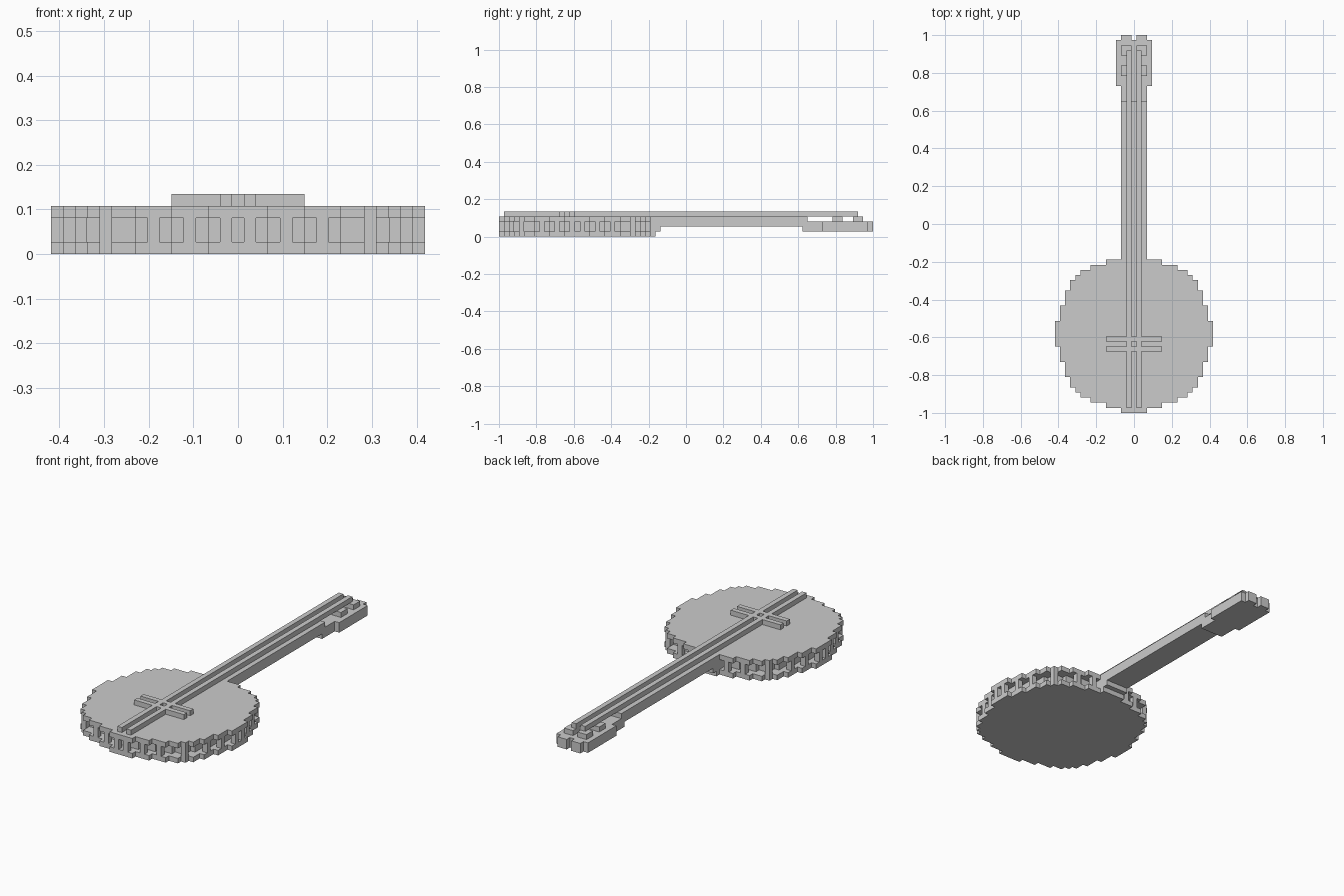
import bpy, bmesh

if "Cube" in bpy.data.objects:
    bpy.data.objects.remove(bpy.data.objects["Cube"])

U = 2 / 74          # one block unit
CY = 15.5           # body centre, in units from the lower end


def finish(name, bm):
    bmesh.ops.recalc_face_normals(bm, faces=bm.faces)
    me = bpy.data.meshes.new(name)
    bm.to_mesh(me)
    bm.free()
    ob = bpy.data.objects.new(name, me)
    bpy.context.collection.objects.link(ob)
    return ob


def prism(name, outline, z0, z1):
    """Extrude an outline (in units; y counted from the lower end)."""
    bm = bmesh.new()
    f = bm.faces.new([bm.verts.new((x * U, y * U - 1, z0 * U)) for x, y in outline])
    ext = bmesh.ops.extrude_face_region(bm, geom=[f])
    top = [g for g in ext["geom"] if isinstance(g, bmesh.types.BMVert)]
    bmesh.ops.translate(bm, verts=top, vec=(0, 0, (z1 - z0) * U))
    return finish(name, bm)


def box(name, x0, x1, y0, y1, z0, z1):
    return prism(name, [(x0, y0), (x1, y0), (x1, y1), (x0, y1)], z0, z1)


def disc(name, half, z0, z1):
    """Stepped disc; half[d] is the half width of the row d units off centre."""
    n = len(half) - 1
    right = []
    for d in range(-n, n + 1):
        w = half[abs(d)] + 0.5
        if right and right[-1][0] == w:
            right.pop()
        else:
            right.append((w, CY + d - 0.5))
        right.append((w, CY + d + 0.5))
    return prism(name, right + [(-x, y) for x, y in reversed(right)], z0, z1)


# Body: back plate, recessed drum wall, front skin
rows = [15] * 3 + [14] * 3 + [13] * 3 + [12] * 2 + [11, 10, 8, 5, 2]
inner = [min(rows[d] - 2, rows[d + 1] - 1, rows[d + 2]) for d in range(14)]
disc("back_plate", rows, 0, 1)
disc("drum_wall", inner, 1, 3)
disc("drum_skin", rows, 3, 4)

# Rim posts around the drum, mirrored into all eight directions
spots = set()
for a, b in [(1, 15), (4, 14), (7, 13), (11, 11)]:
    for sx in (-1, 1):
        for sy in (-1, 1):
            spots |= {(a * sx, b * sy), (b * sx, a * sy)}
for x, d in sorted(spots):
    box("rim_post", x - 0.5, x + 0.5, CY + d - 0.5, CY + d + 0.5, 1, 3)

# Neck and heel
box("neck", -2.5, 2.5, 31, 60, 2, 4)
box("neck_top_end", -2.5, 2.5, 60, 61, 3, 4)
box("neck_heel", -2.5, 2.5, 29, 32, 1, 3)

# Headstock with notched tip
half_head = [(2.5, 60), (2.5, 64), (3.5, 64), (3.5, 73), (2.5, 73), (2.5, 74),
             (0.5, 74), (0.5, 73)]
prism("headstock", half_head + [(-x, y) for x, y in reversed(half_head)], 1, 3)

# Strings and tuning pegs, mirrored left and right
for s in (-1, 1):
    box("string", s * 0.5, s * 1.5, 1, 71, 4, 5)
    for y in (66, 70):
        box("tuning_peg", s * 0.5, s * 2.5, y, y + 2, 3, 4)

# Bridge bars
for y in (12, 14):
    box("bridge_bar", -5.5, 5.5, y, y + 1, 4, 5)
